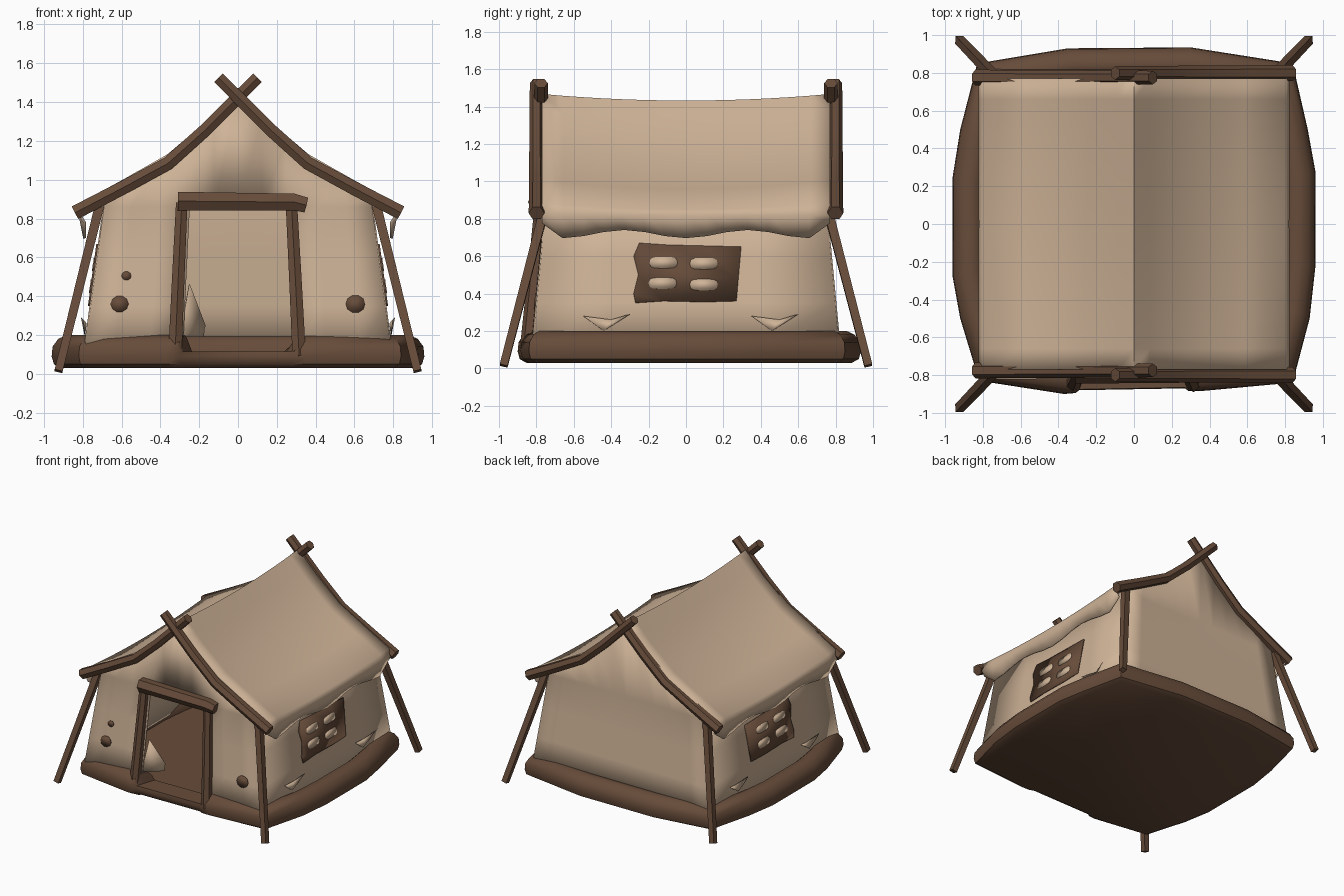
import bpy, bmesh, math
from mathutils import Vector

if "Cube" in bpy.data.objects:
    bpy.data.objects.remove(bpy.data.objects["Cube"])


def mat(name, rgb):
    m = bpy.data.materials.new(name)
    m.diffuse_color = (*rgb, 1)
    m.use_nodes = True
    m.node_tree.nodes["Principled BSDF"].inputs["Base Color"].default_value = m.diffuse_color
    return m


CANVAS = mat("tan canvas", (0.62, 0.45, 0.31))
WOOD = mat("brown wood", (0.135, 0.072, 0.042))


def make(name, verts, faces, material, thick=0, angle=40):
    me = bpy.data.meshes.new(name)
    me.from_pydata([tuple(v) for v in verts], [], faces)
    bm = bmesh.new()
    bm.from_mesh(me)
    bmesh.ops.recalc_face_normals(bm, faces=bm.faces)
    bm.to_mesh(me)
    bm.free()
    me.materials.append(material)
    ob = bpy.data.objects.new(name, me)
    bpy.context.collection.objects.link(ob)
    if thick:
        s = ob.modifiers.new("thickness", 'SOLIDIFY')
        s.thickness, s.offset = thick, 0
    bpy.ops.object.select_all(action='DESELECT')
    ob.select_set(True)
    bpy.context.view_layer.objects.active = ob
    bpy.ops.object.shade_smooth_by_angle(angle=math.radians(angle))
    return ob


def grid(rows, skip=lambda i, j: False):
    n = len(rows[0])
    verts = [p for r in rows for p in r]
    faces = [(i * n + j, i * n + j + 1, (i + 1) * n + j + 1, (i + 1) * n + j)
             for i in range(len(rows) - 1) for j in range(n - 1) if not skip(i, j)]
    return verts, faces


def pole(name, path, r0, r1, sides=6):
    path = [Vector(p) for p in path]
    verts, faces, n = [], [], sides
    for i, p in enumerate(path):
        t = (path[min(i + 1, len(path) - 1)] - path[max(i - 1, 0)]).normalized()
        a = t.cross(Vector((0, 1, 0))).normalized()
        b = t.cross(a)
        r = r0 + (r1 - r0) * i / (len(path) - 1)
        for k in range(n):
            w = 2 * math.pi * (k + 0.5) / n
            verts.append(p + (a * math.cos(w) + b * math.sin(w)) * r)
    for i in range(len(path) - 1):
        for k in range(n):
            faces.append((i * n + k, i * n + (k + 1) % n,
                          (i + 1) * n + (k + 1) % n, (i + 1) * n + k))
    faces += [tuple(range(n)), tuple(range(len(verts) - n, len(verts)))]
    return make(name, verts, faces, WOOD)


# wall planes lean inwards with height
def wall_x(z):
    return 0.79 - 0.135 * (z - 0.12)


def wall_y(z):
    return 0.82 - 0.07 * min(1, (z - 0.12) / 0.74)


ROOF = [(0, 1.46), (0.08, 1.375), (0.16, 1.295), (0.36, 1.125), (0.58, 1.0), (0.80, 0.88)]


def roof_z(x):
    x = abs(x)
    for (xa, za), (xb, zb) in zip(ROOF, ROOF[1:]):
        if x <= xb:
            return za + (zb - za) * (x - xa) / (xb - xa)
    return ROOF[-1][1]


# base: bulging log ring with floor and underside, lowered at the doorway
plan = [(-0.82, -0.83), (-0.37, -0.9), (-0.31, -0.895), (-0.29, -0.88), (0.27, -0.87),
        (0.29, -0.885), (0.35, -0.885), (0.84, -0.84), (0.93, -0.5), (0.96, -0.23),
        (0.96, 0.28), (0.92, 0.5), (0.84, 0.85), (0.3, 0.935), (-0.35, 0.93),
        (-0.83, 0.85), (-0.92, 0.5), (-0.96, 0.25), (-0.96, -0.28), (-0.92, -0.5)]
section = [(0.05, 0.03), (0.012, 0.05), (0, 0.09), (0.005, 0.14), (0.035, 0.18),
           (0.08, 0.2), (0.13, 0.195), (0.17, 0.16), (0.18, 0.1)]
verts, faces, n = [], [], len(plan)
for off, z in section:
    for x, y in plan:
        d = math.hypot(x, y)
        zz = min(z, 0.115) if y < 0 and abs(x) < 0.3 else z
        verts.append((x * (1 - off / d), y * (1 - off / d), zz))
for i in range(len(section) - 1):
    for k in range(n):
        faces.append((i * n + k, i * n + (k + 1) % n, (i + 1) * n + (k + 1) % n, (i + 1) * n + k))
faces += [tuple(range(n)), tuple(range(len(verts) - n, len(verts)))]
make("log_base_and_floor", verts, faces, WOOD)

# gable walls, the front one with a doorway
cols = [-1, -0.8, -0.58, -0.36, -0.18, 0, 0.18, 0.36, 0.58, 0.8, 1]
for name, s in (("front_wall", -1), ("back_wall", 1)):
    rows = [[(u * wall_x(z), s * wall_y(z), z) for u in cols] for z in (0.12, 0.35, 0.6, 0.86)]
    rows.append([(u * 0.69, s * 0.765, roof_z(u * 0.69) - 0.025) for u in cols])
    door = (lambda i, j: i < 3 and 3 <= j <= 6) if s < 0 else (lambda i, j: False)
    make(name, *grid(rows, door), CANVAS, 0.012)

# side walls
for name, s in (("left_wall", -1), ("right_wall", 1)):
    rows = [[(s * wall_x(z), v * wall_y(z), z) for v in (-1, -0.5, 0, 0.5, 1)]
            for z in (0.12, 0.35, 0.6, 0.9)]
    make(name, *grid(rows), CANVAS, 0.012)

# sagging roof with a wavy hanging hem along both eaves
rows = []
for k in range(15):
    y = -0.77 + 1.54 * k / 14
    f = 1 - (y / 0.77) ** 2
    hem = 0.72 - 0.022 * math.cos(2 * math.pi * y / 0.66) + (0.07 if k in (0, 14) else 0)
    half = [(x, z - 0.035 * f - 0.015 * f * math.sin(math.pi * x / 0.8)) for x, z in ROOF]
    half += [(0.815, 0.82), (0.79, hem)]
    row = [(-x, y, z) for x, z in reversed(half[1:])] + [(x, y, z) for x, z in half]
    rows.append(row)
make("roof_canvas", *grid(rows), CANVAS, 0.014, 50)

# crossed rafters on both gables
for end, e in (("front", -1), ("back", 1)):
    for side, s in (("left", -1), ("right", 1)):
        y = e * (0.787 + 0.012 * s)
        path = [(-0.1, 1.525), (0.02, 1.405), (0.17, 1.255), (0.36, 1.085), (0.6, 0.955), (0.84, 0.83)]
        pole(f"{end}_{side}_rafter", [(s * x, y, z) for x, z in path], 0.036, 0.042)
        # splayed corner poles
        pole(f"{end}_{side}_corner_pole",
             [(s * 0.925, e * 0.975, 0.014), (s * 0.715, e * 0.755, 0.86)], 0.03, 0.034, 4)

# door frame
for side, s, x0, x1 in (("left", -1, 0.325, 0.29), ("right", 1, 0.315, 0.275)):
    pole(f"{side}_door_post", [(s * x0, -0.85, 0.09), (s * (x0 + x1) / 2, -0.81, 0.5),
                               (s * x1, -0.775, 0.88)], 0.04, 0.034)
pole("door_lintel", [(-0.31, -0.79, 0.89), (0.29, -0.79, 0.885), (0.35, -0.785, 0.87)], 0.055, 0.045)


def side_plate(name, s, pts, lift, material):
    verts = [(s * (wall_x(z) + lift), y, z) for y, z in pts]
    make(name, verts, [tuple(range(len(pts)))], material, 0.008)


# side windows: ragged frame with four rounded panes
frame = [(-0.27, 0.35), (-0.12, 0.36), (0.1, 0.355), (0.27, 0.36), (0.28, 0.48), (0.295, 0.65),
         (0.1, 0.655), (-0.1, 0.66), (-0.25, 0.67), (-0.28, 0.6), (-0.255, 0.5), (-0.28, 0.4)]
for side, s in (("left", -1), ("right", 1)):
    side_plate(f"{side}_window_frame", s, frame, 0.010, WOOD)
    for k, (cy, cz) in enumerate([(-0.12, 0.565), (0.095, 0.56), (-0.125, 0.455), (0.095, 0.447)]):
        pts = []
        for i in range(12):
            a = 2 * math.pi * i / 12
            c, q = math.cos(a), math.sin(a)
            pts.append((cy + 0.075 * math.copysign(abs(c) ** 0.6, c),
                        cz + 0.031 * math.copysign(abs(q) ** 0.6, q)))
        side_plate(f"{side}_window_pane_{k + 1}", s, pts, 0.014, CANVAS)
    # loose canvas tufts at the foot of the wall
    for k, c in enumerate((-0.42, 0.48)):
        tri = [(c - 0.13, 0.28, 0.03), (c - 0.02, 0.2, 0.01), (c + 0.12, 0.29, 0.04),
               (c + 0.02, 0.26, 0.01)]
        make(f"{side}_canvas_tuft_{k + 1}", [(s * (wall_x(z) + o), y, z) for y, z, o in tri],
             [(0, 1, 3), (3, 1, 2)], CANVAS, 0.004)

# round patches on the front wall
for k, (cx, cz, r) in enumerate([(-0.575, 0.505, 0.025), (-0.61, 0.36, 0.046), (0.605, 0.36, 0.05)]):
    pts = []
    for i in range(10):
        a = 2 * math.pi * i / 10
        z = cz + r * 0.92 * math.sin(a)
        pts.append((cx + r * math.cos(a), -wall_y(z) - 0.009, z))
    make(f"round_patch_{k + 1}", pts, [tuple(range(10))], WOOD, 0.008)

# folded flap just inside the doorway
make("door_flap", [(-0.3, -0.8, 0.19), (-0.25, -0.77, 0.46), (-0.17, -0.68, 0.25), (-0.18, -0.68, 0.19)],
     [(0, 1, 2, 3)], CANVAS, 0.008)
